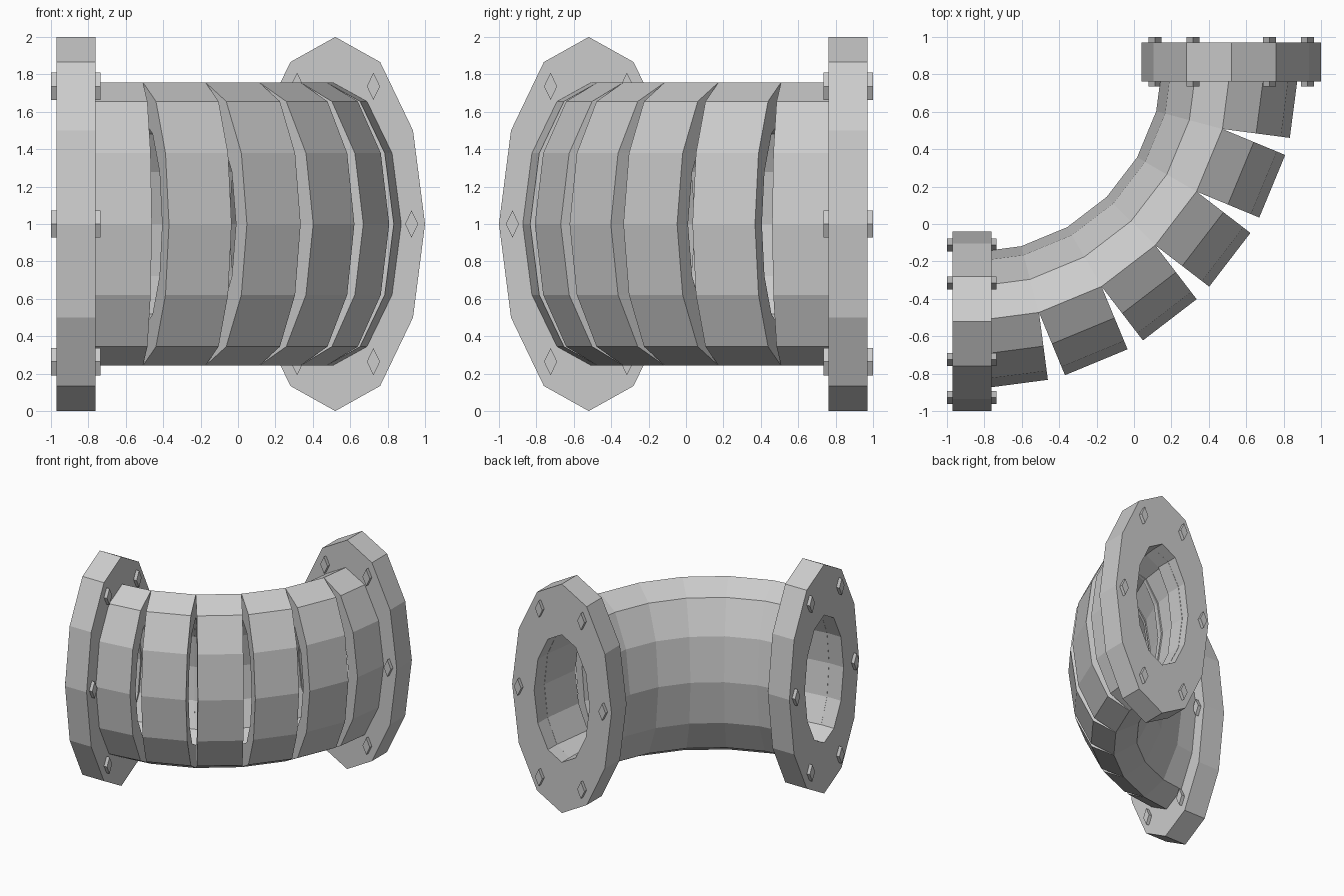
import bpy, bmesh
from math import sin, cos, pi, radians
from mathutils import Matrix

if "Cube" in bpy.data.objects:
    bpy.data.objects.remove(bpy.data.objects["Cube"])

SQUASH = 0.48            # horizontal flattening of every round section
C, R = 0.867, 1.387      # bend centre at (-C, C), bend radius
R_FLANGE, R_PIPE, R_BORE, R_BOLTS = 1.0, 0.757, 0.557, 0.85


def section(bm, radius, sides, x, cy=0.0, cz=0.0):
    return [bm.verts.new((x, SQUASH * (cy + radius * cos(2 * pi * i / sides)),
                          cz + radius * sin(2 * pi * i / sides))) for i in range(sides)]


def add_solid(bm, length, r_out, r_in=0.0, sides=12, cy=0.0, cz=0.0):
    """Prism along local x; a ring-shaped tube when r_in is given."""
    h = length / 2
    rings = [section(bm, r_out, sides, x, cy, cz) for x in (-h, h)]
    if r_in:
        rings += [section(bm, r_in, sides, x, cy, cz) for x in (h, -h)]
        rings.append(rings[0])
    else:
        bm.faces.new(rings[0])
        bm.faces.new(rings[1])
    for a, b in zip(rings, rings[1:]):
        for i in range(sides):
            j = (i + 1) % sides
            bm.faces.new((a[i], a[j], b[j], b[i]))


def finish(bm, name, x, y, angle):
    bmesh.ops.recalc_face_normals(bm, faces=bm.faces)
    bmesh.ops.transform(bm, verts=bm.verts, matrix=Matrix.Rotation(angle, 4, 'Z'))
    mesh = bpy.data.meshes.new(name)
    bm.to_mesh(mesh)
    bm.free()
    ob = bpy.data.objects.new(name, mesh)
    ob.location = (x, y, 1.0)
    bpy.context.collection.objects.link(ob)


def arc(deg):
    a = radians(deg)
    return -C + R * sin(a), C - R * cos(a)


# Straight pipe segments, each turned 15 degrees and overlapping on the inner bend
for k in range(6):
    (x0, y0), (x1, y1) = arc(15 * k), arc(15 * k + 15)
    bm = bmesh.new()
    add_solid(bm, 2 * R * sin(radians(7.5)), R_PIPE, R_BORE)
    finish(bm, f"pipe_segment_{k + 1}", (x0 + x1) / 2, (y0 + y1) / 2, radians(15 * k + 7.5))

# Flange and ring of six bolts at both ends
for label, deg in (("left", 0), ("back", 90)):
    x, y = arc(deg)
    bm = bmesh.new()
    add_solid(bm, 0.208, R_FLANGE, R_BORE)
    finish(bm, f"{label}_flange", x, y, radians(deg))
    bm = bmesh.new()
    for i in range(6):
        a = i * pi / 3
        add_solid(bm, 0.266, 0.073, sides=4, cy=R_BOLTS * cos(a), cz=R_BOLTS * sin(a))
    finish(bm, f"{label}_flange_bolts", x, y, radians(deg))
